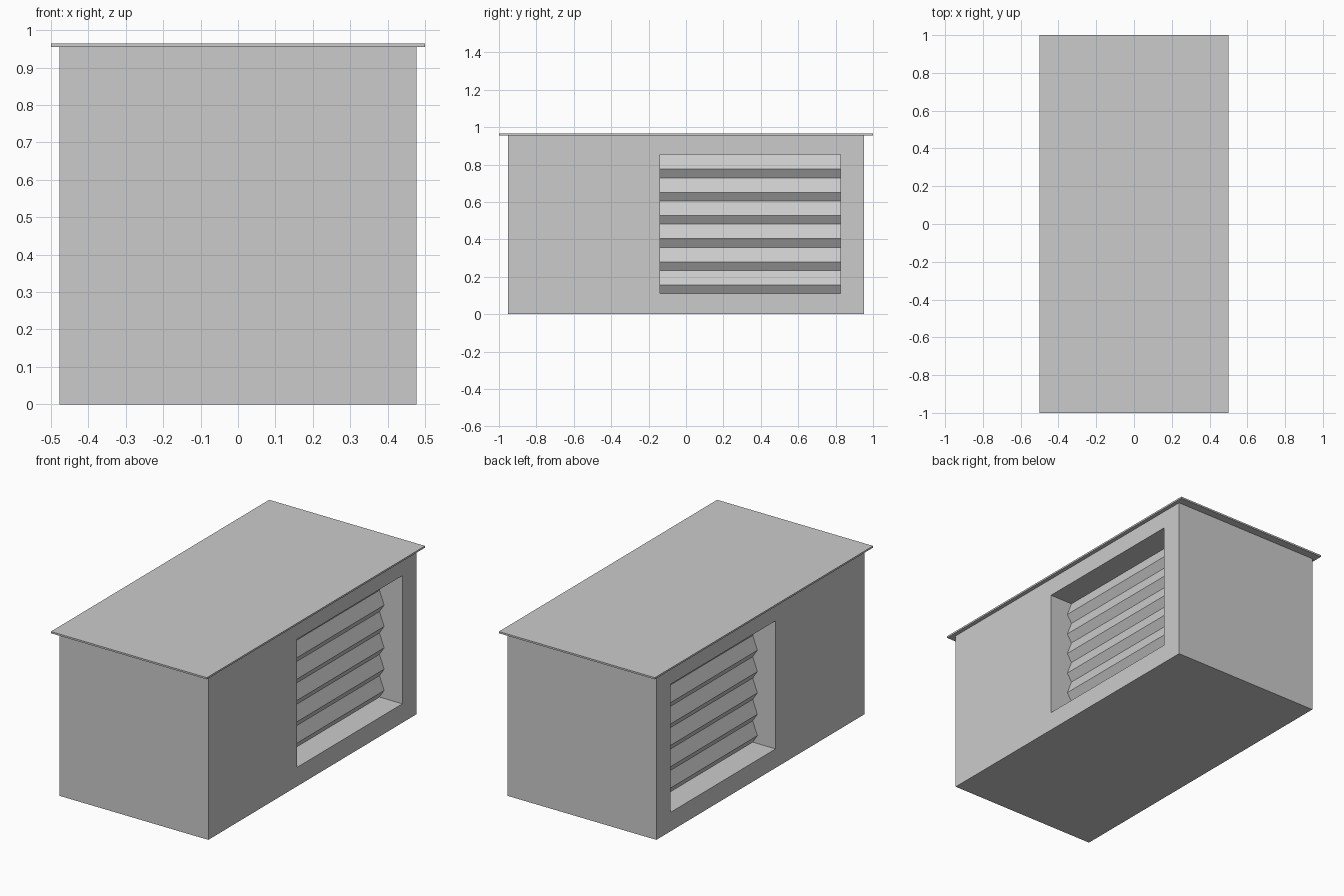
import bpy, bmesh

if "Cube" in bpy.data.objects:
    bpy.data.objects.remove(bpy.data.objects["Cube"])

HX, HY, TOP = 0.477, 0.953, 0.955        # body half-width, half-length, height
Y0, Y1, Z0, Z1 = -0.14, 0.825, 0.11, 0.853  # louvre opening
TIP, BACK = 0.36, 0.33                   # louvre outer / inner x


def make_object(name, bm):
    mesh = bpy.data.meshes.new(name)
    bm.to_mesh(mesh)
    bm.free()
    obj = bpy.data.objects.new(name, mesh)
    bpy.context.collection.objects.link(obj)
    return obj


def box(hx, hy, z0, z1):
    bm = bmesh.new()
    bmesh.ops.create_cube(bm, size=2)
    for v in bm.verts:
        v.co = (v.co.x * hx, v.co.y * hy, z1 if v.co.z > 0 else z0)
    return bm


# body with an open-backed recess in each long side
bm = box(HX, HY, 0, TOP)
bm.normal_update()
for face in [f for f in bm.faces if abs(f.normal.x) > 0.9]:
    side = 1 if face.normal.x > 0 else -1
    bmesh.ops.inset_individual(bm, faces=[face], thickness=0.1)
    for v in face.verts:
        v.co.y = Y1 if v.co.y > 0 else Y0
        v.co.z = Z1 if v.co.z > TOP / 2 else Z0
    edges = list(face.edges)
    bmesh.ops.delete(bm, geom=[face], context='FACES_ONLY')
    new = bmesh.ops.extrude_edge_only(bm, edges=edges)['geom']
    for v in new:
        if isinstance(v, bmesh.types.BMVert):
            v.co.x = side * BACK
bmesh.ops.recalc_face_normals(bm, faces=bm.faces)
make_object("body", bm)

# thin overhanging roof
make_object("roof", box(0.5, 1.0, TOP, 0.965))

# louvre panels: zigzag sheet, mirrored to the other side
SLATS = 6
step = (Z1 - Z0) / SLATS
profile = [(BACK, Z0)]
for i in range(SLATS):
    z = Z0 + i * step
    profile += [(TIP, z + step * 0.37), (BACK, z + step)]
bm = bmesh.new()
rows = [[bm.verts.new((x, y, z)) for y in (Y0, Y1)] for x, z in profile]
for a, b in zip(rows, rows[1:]):
    bm.faces.new((a[0], a[1], b[1], b[0]))
louvres = make_object("louvres", bm)
louvres.modifiers.new("mirror", 'MIRROR').use_axis[0] = True
